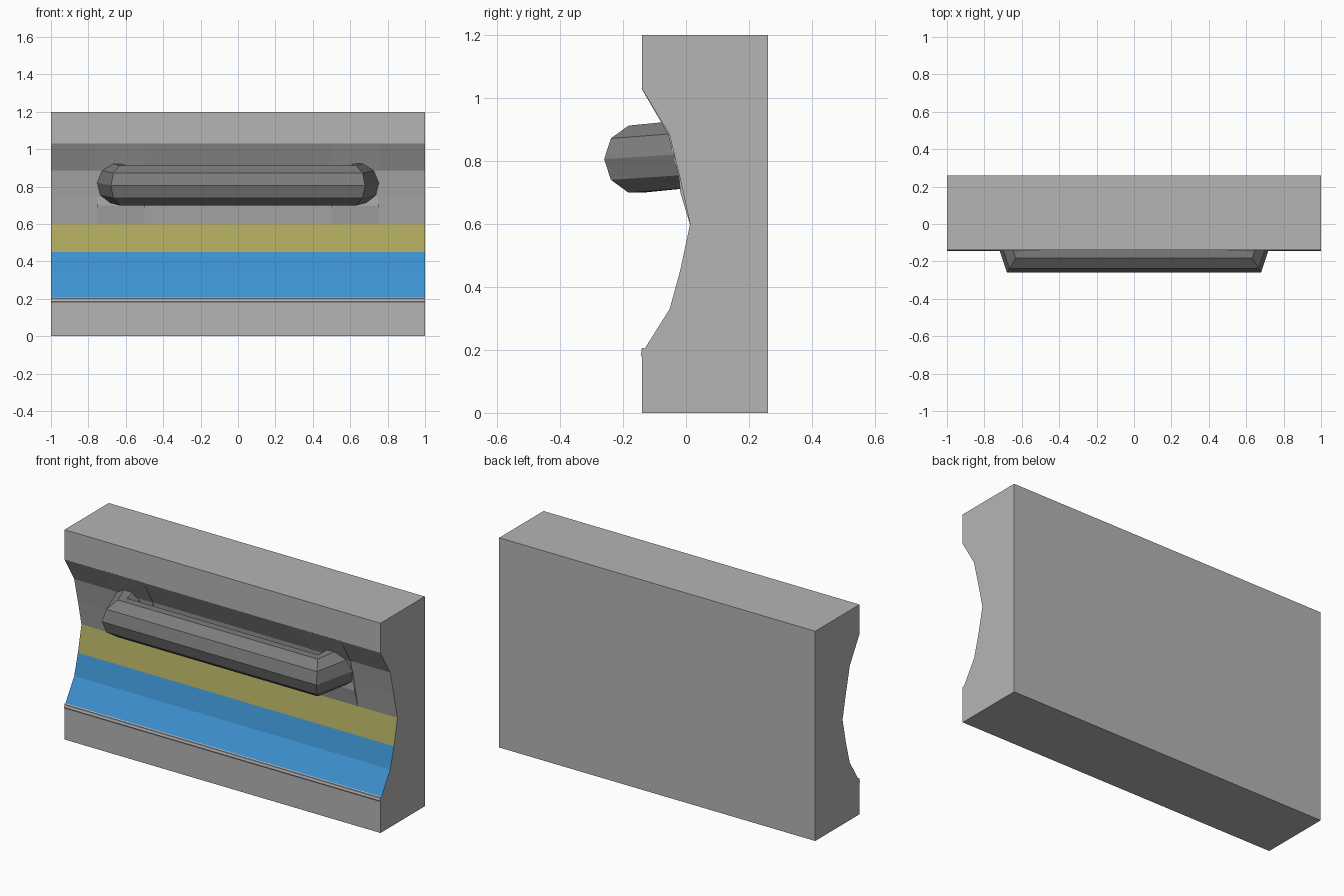
import bpy, bmesh, math

if "Cube" in bpy.data.objects:
    bpy.data.objects.remove(bpy.data.objects["Cube"])


def material(name, r, g, b):
    m = bpy.data.materials.new(name)
    m.diffuse_color = (r, g, b, 1)
    m.use_nodes = True
    m.node_tree.nodes["Principled BSDF"].inputs["Base Color"].default_value = m.diffuse_color
    return m


GREY = material("light grey", 0.46, 0.46, 0.46)
BLUE = material("blue", 0.046, 0.29, 0.64)
YELLOW = material("mustard", 0.43, 0.40, 0.115)
DARK = material("dark grey", 0.2, 0.2, 0.2)


def loft(name, rings, mats, rule=None):
    """Skin closed rings of points, cap both ends, colour faces by a rule."""
    bm = bmesh.new()
    vs = [[bm.verts.new(p) for p in ring] for ring in rings]
    n = len(vs[0])
    for a, b in zip(vs, vs[1:]):
        for i in range(n):
            j = (i + 1) % n
            bm.faces.new((a[i], a[j], b[j], b[i]))
    bm.faces.new(vs[0])
    bm.faces.new(vs[-1])
    bmesh.ops.recalc_face_normals(bm, faces=bm.faces)
    if rule:
        for f in bm.faces:
            f.material_index = rule(f)
    me = bpy.data.meshes.new(name)
    bm.to_mesh(me)
    bm.free()
    for m in mats:
        me.materials.append(m)
    ob = bpy.data.objects.new(name, me)
    bpy.context.collection.objects.link(ob)
    return ob


def extrude_x(name, profile, x0, x1, mats, rule=None):
    return loft(name, [[(x, y, z) for y, z in profile] for x in (x0, x1)], mats, rule)


# Wall block with a concave front, painted in bands by height
curve = [(-0.14, 0.19), (-0.052, 0.33), (-0.019, 0.45), (0.013, 0.60),
         (-0.019, 0.745), (-0.053, 0.885), (-0.14, 1.03)]


def band(f):
    c = f.calc_center_median()
    if abs(f.normal.x) > 0.5 or f.normal.y > -0.2:
        return 0
    return 1 if 0.2 < c.z < 0.45 else 2 if 0.45 < c.z < 0.6 else 0


extrude_x("wall_block", [(0.26, 0), (-0.14, 0)] + curve + [(-0.14, 1.2), (0.26, 1.2)],
          -1, 1, [GREY, BLUE, YELLOW], band)

# Thin trim bead along the lower lip
extrude_x("trim_bead", [(-0.13, 0.177), (-0.14, 0.177), (-0.144, 0.185), (-0.141, 0.195),
                        (-0.142, 0.203), (-0.137, 0.207), (-0.125, 0.2)], -1, 1, [GREY])

# Mounting plates behind the handle ends
plate = [(0.012, 0.60), (-0.018, 0.70), (-0.022, 0.745), (-0.057, 0.885), (-0.141, 1.03)]
back = [(y + 0.03, z) for y, z in reversed(plate)]
for side, x in (("left", -0.625), ("right", 0.625)):
    extrude_x(side + "_mounting_plate", plate + back, x - 0.125, x + 0.125, [GREY])

# Ten-sided grab handle: a bar mitred into two splayed legs
R, N = 0.112, 10


def foot(s):
    return [(s * (0.664 + R * math.cos(a)), 0.03, 0.825 + 1.02 * R * math.sin(a)) for a in angles]


def corner(s):
    ring = []
    for a in angles:
        d = R * math.cos(a)
        if d < 0:
            d *= 0.3  # flattened back of the bar
        ring.append((s * (0.612 + 0.6 * d), -0.148 - d, 0.806 + R * math.sin(a)))
    return ring


angles = [2 * math.pi * i / N for i in range(N)]
loft("grab_handle", [foot(-1), corner(-1), corner(1), foot(1)], [DARK])
